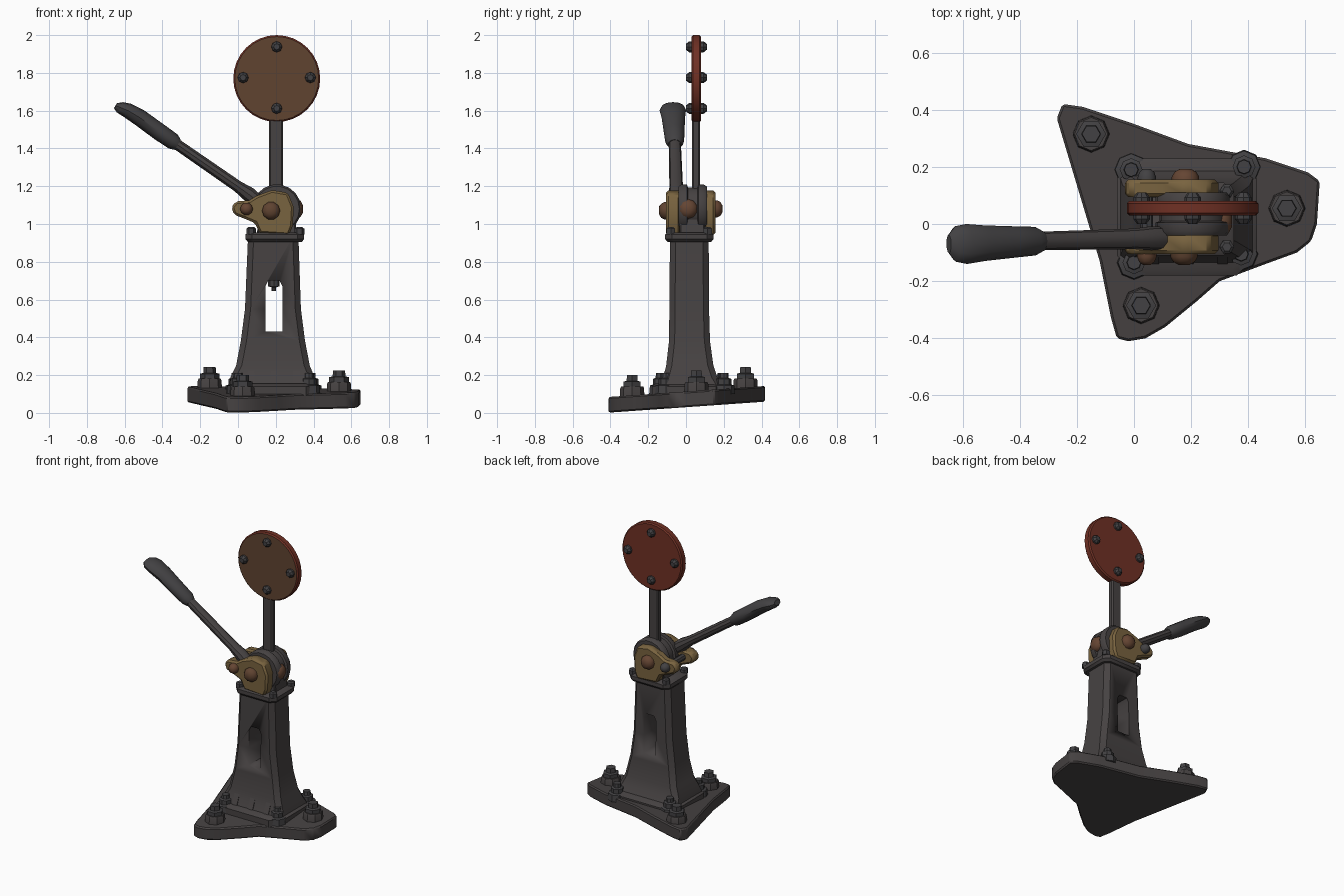
import bpy, bmesh, math
from mathutils import Vector, Matrix

cube = bpy.data.objects.get("Cube")
if cube:
    bpy.data.objects.remove(cube)


def material(name, rgb):
    m = bpy.data.materials.new(name)
    m.use_nodes = True
    m.diffuse_color = (*rgb, 1)
    m.node_tree.nodes["Principled BSDF"].inputs["Base Color"].default_value = (*rgb, 1)
    return m


iron = material("dark iron", (0.062, 0.055, 0.055))
steel = material("bolt steel", (0.055, 0.053, 0.056))
brass = material("aged brass", (0.19, 0.125, 0.05))
rust = material("rusty brown", (0.13, 0.06, 0.033))
red = material("worn red", (0.16, 0.03, 0.018))
face_brown = material("faded brown", (0.115, 0.056, 0.03))


def finish(name, bm, mat, bevel=0.0, angle=35):
    bmesh.ops.recalc_face_normals(bm, faces=bm.faces)
    me = bpy.data.meshes.new(name)
    bm.to_mesh(me)
    bm.free()
    me.materials.append(mat)
    ob = bpy.data.objects.new(name, me)
    bpy.context.collection.objects.link(ob)
    if bevel:
        mod = ob.modifiers.new("bevel", "BEVEL")
        mod.width, mod.segments, mod.limit_method = bevel, 1, "ANGLE"
    bpy.ops.object.select_all(action="DESELECT")
    ob.select_set(True)
    bpy.context.view_layer.objects.active = ob
    bpy.ops.object.shade_smooth_by_angle(angle=math.radians(angle))
    return ob


def loft(name, rings, mat, bevel=0.0, angle=35):
    """Skin a list of equally long point rings and cap both ends."""
    bm = bmesh.new()
    vs = [[bm.verts.new(p) for p in r] for r in rings]
    n = len(vs[0])
    for a, b in zip(vs, vs[1:]):
        for i in range(n):
            bm.faces.new((a[i], a[(i + 1) % n], b[(i + 1) % n], b[i]))
    bm.faces.new(vs[0])
    bm.faces.new(vs[-1])
    return finish(name, bm, mat, bevel, angle)


def slab_y(name, outline, y0, y1, mat, bevel=0.0):
    return loft(name, [[(x, y, z) for x, z in outline] for y in (y0, y1)], mat, bevel)


def rect(x0, x1, y0, y1, c):
    """Rectangle with cut corners."""
    return [(x0 + c, y0), (x1 - c, y0), (x1, y0 + c), (x1, y1 - c),
            (x1 - c, y1), (x0 + c, y1), (x0, y1 - c), (x0, y0 + c)]


def turned(name, centre, axis, profile, sides, mat, angle=35):
    """Lathe a (radius, height) profile about an axis."""
    rot = Vector((0, 0, 1)).rotation_difference(Vector(axis)).to_matrix()
    c = Vector(centre)
    rings = [[c + rot @ Vector((r * math.cos(t), r * math.sin(t), h))
              for t in (math.tau * i / sides for i in range(sides))] for r, h in profile]
    return loft(name, rings, mat, 0, angle)


def rod(name, stations, mat, sides=10):
    """Oval rod; stations are (point, half width along y, half height)."""
    a = (Vector(stations[-1][0]) - Vector(stations[0][0])).normalized()
    v = a.cross(Vector((0, 1, 0))).normalized()
    u = v.cross(a)
    rings = [[Vector(p) + u * w * math.cos(t) + v * h * math.sin(t)
              for t in (math.tau * i / sides for i in range(sides))] for p, w, h in stations]
    return loft(name, rings, mat)


def tilt(y):
    return 0.03 + 0.07 * y


# Base plate, slightly tilted
outline = [(-.27, .37), (-.25, .42), (-.18, .41), (0, .35), (.19, .28), (.46, .23), (.61, .18),
           (.65, .15), (.64, 0), (.62, -.06), (.57, -.1), (.46, -.14), (.3, -.2), (.22, -.27),
           (.11, -.36), (.04, -.4), (-.02, -.41), (-.06, -.4), (-.08, -.33), (-.12, -.13)]
loft("base_plate", [[(x, y, tilt(y) + h) for x, y in outline] for h in (0, 0.083)], iron, 0.008)

# Anchor bolts: pad, washer, hexagon nut and stud
for i, (x, y) in enumerate([(-.15, .315), (.535, .055), (.025, -.285)]):
    z = tilt(y) + 0.075
    turned(f"anchor_washer_{i}", (x, y, z), (0, 0, 1),
           [(.065, 0), (.063, .045), (.058, .055)], 8, iron)
    turned(f"anchor_nut_{i}", (x, y, z), (0, 0, 1),
           [(.052, .05), (.052, .08), (.034, .085), (.032, .115)], 6, steel)

# Column foot flange with corner bolts
loft("foot_flange", [[(x, y, z) for x, y in rect(-.06 + d, .43 - d, -.18 + d, .23 - d, .07)]
                     for z, d in ((.09, 0), (.14, 0), (.155, .02))], iron)
for i, (x, y) in enumerate([(-.01, .19), (.385, .2), (0, -.135), (.375, -.105)]):
    turned(f"foot_bolt_{i}", (x, y, .1), (0, 0, 1),
           [(.06, 0), (.056, .045), (.04, .05), (.04, .08), (.026, .085), (.024, .11)], 8, steel)

# Flared column with a slot cut through it
levels = [(.13, -.05, .42, -.145, .2), (.19, -.04, .405, -.12, .165), (.25, -.01, .38, -.105, .145),
          (.38, .015, .355, -.09, .127), (.55, .037, .333, -.088, .122), (.93, .053, .32, -.085, .12)]
column = loft("column", [[(x, y, z) for x, y in rect(*r, .03)] for z, *r in levels], iron)
slot = slab_y("slot_cutter", [(.145, .43), (.235, .43), (.235, .67), (.22, .7),
                              (.16, .7), (.145, .67)], -.4, .4, iron)
slot.hide_render = True
slot.hide_set(True)
slot.display_type = "WIRE"
cut = column.modifiers.new("slot", "BOOLEAN")
cut.object, cut.operation, cut.solver = slot, "DIFFERENCE", "EXACT"

turned("slot_pin", (.19, .02, .645), (0, 0, 1), [(.012, 0), (.012, .02), (.03, .025), (.03, .07)], 8, steel)

# Gussets on the front and back of the foot
for side, s in (("front", -1), ("back", 1)):
    for i, x in enumerate((.07, .19, .31)):
        y0 = .02 + s * .09
        loft(f"{side}_gusset_{i}", [[(x + w, y0, .12), (x + w, y0 + s * .085, .12),
                                     (x + w, y0 + s * .05, .2), (x + w, y0, .34)]
                                    for w in (-.018, .018)], iron)

# Collar with bolt ears
loft("collar", [[(x, y, z) for x, y in rect(.04 + d, .35 - d, -.11 + d, .145 - d, .035)]
                for z, d in ((.905, .012), (.92, 0), (.945, 0), (.955, .012))], iron)
for x in (.07, .325):
    for y in (-.08, .115):
        turned("collar_bolt", (x, y, .945), (0, 0, 1), [(.026, 0), (.026, .03), (.016, .038)], 6, steel)

# Pivot housing between the side plates
turned("pivot_housing", (.205, -.04, 1.08), (0, 1, 0),
       [(.12, 0), (.13, .015), (.13, .045), (.115, .05), (.115, .1), (.13, .105), (.13, .135), (.12, .15)],
       18, iron)
slab_y("housing_foot", [(.1, .94), (.31, .94), (.3, 1.08), (.11, 1.08)], -.035, .1, iron, .008)

# Brass side plates
plate = [(-.035, 1.09), (-.022, 1.05), (.03, 1.03), (.09, 1.005), (.115, .95), (.27, .94), (.29, .99),
         (.295, 1.09), (.265, 1.165), (.18, 1.18), (.1, 1.15), (.06, 1.125), (-.01, 1.12)]
slab_y("front_side_plate", plate, -.105, -.03, brass, .012)
slab_y("back_side_plate", plate, .095, .155, brass, .012)

# Domed pivot bolts
for name, pos, axis, r, mat in (
        ("front_pivot_bolt", (.175, -.1, 1.07), (0, -1, 0), .048, face_brown),
        ("back_pivot_bolt", (.18, .15, 1.08), (0, 1, 0), .048, rust),
        ("front_link_bolt", (.045, -.1, 1.08), (0, -1, 0), .034, rust),
        ("back_link_bolt", (.045, .15, 1.08), (0, 1, 0), .032, steel),
        ("side_pivot_bolt", (.3, .01, 1.08), (1, 0, 0), .052, rust)):
    turned(name, pos, axis, [(r, -.02), (r, .015), (r * .8, .032), (r * .4, .043)], 10, mat, 50)
turned("plate_tie", (.045, -.04, 1.08), (0, 1, 0), [(.022, 0), (.022, .15)], 8, steel)

# Lever arm and grip
rod("lever_arm", [((.13, -.05, 1.1), .04, .035), ((.06, -.05, 1.155), .042, .042),
                  ((0, -.052, 1.198), .036, .032), ((-.36, -.06, 1.447), .032, .03)], iron)
rod("lever_grip", [((-.32, -.06, 1.42), .036, .032), ((-.345, -.06, 1.438), .05, .044),
                   ((-.42, -.063, 1.49), .055, .046), ((-.52, -.067, 1.563), .062, .045),
                   ((-.585, -.07, 1.602), .07, .04), ((-.625, -.07, 1.618), .062, .032),
                   ((-.648, -.07, 1.626), .032, .016)], steel, 12)

# Target post and disc
loft("target_post", [[(x, y, z) for x, y in rect(.163, .237, .033, .073, .008)] for z in (1.1, 1.6)], iron)
disc = turned("target_disc", (.205, .03, 1.77), (0, 1, 0),
              [(.222, 0), (.23, .008), (.23, .042), (.222, .05)], 32, red)
disc.data.materials.append(face_brown)
for f in disc.data.polygons:
    if f.normal.y < -0.9:
        f.material_index = 1

# Rivets on both faces of the disc
for i in range(4):
    t = i * math.pi / 2
    x, z = .205 + .178 * math.cos(t), 1.775 + .163 * math.sin(t)
    for s, y in ((-1, .032), (1, .078)):
        turned("disc_rivet", (x, y, z), (0, s, 0), [(.029, -.005), (.029, .015), (.016, .032)], 8, steel)
